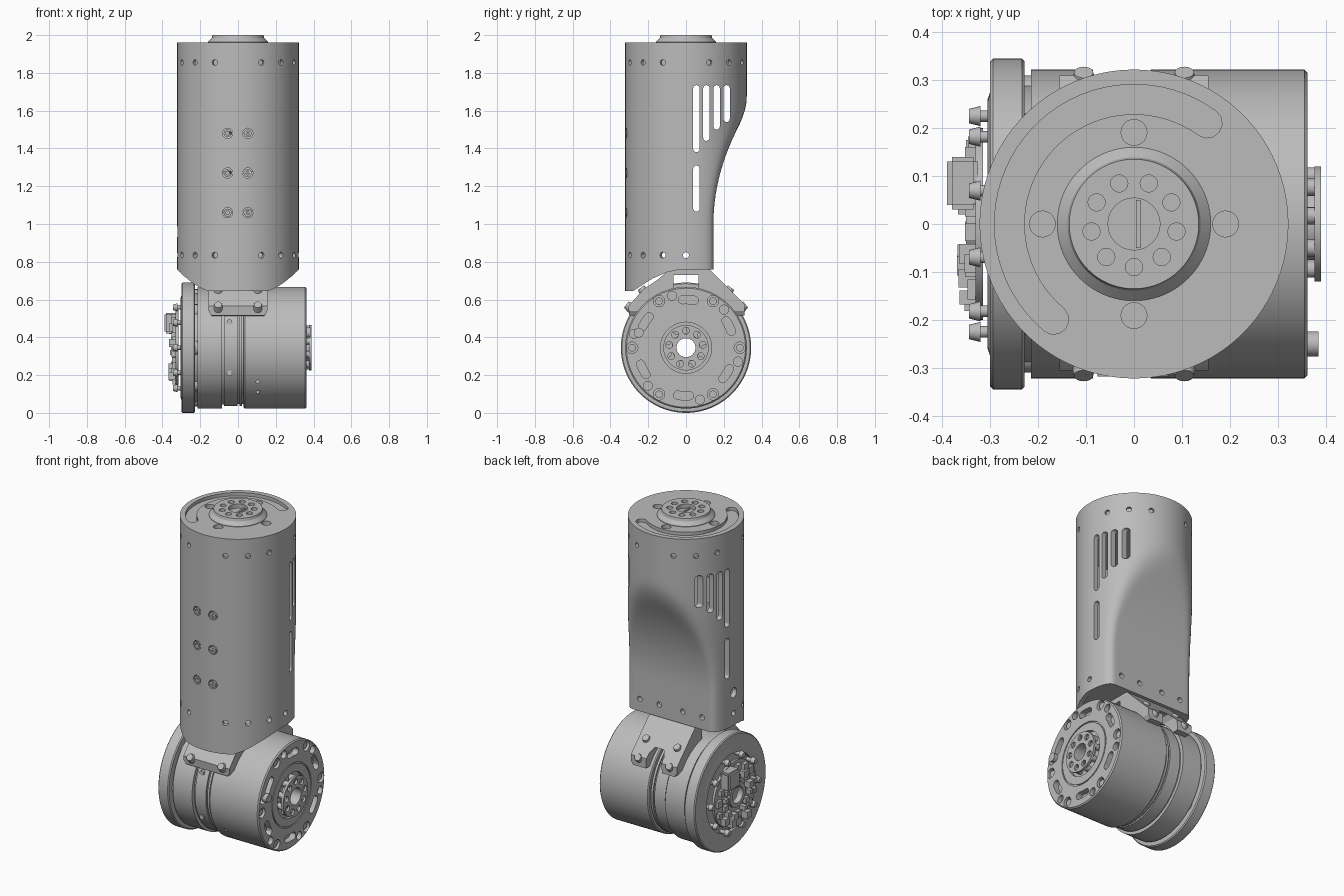
import bpy, bmesh, random
from math import sin, cos, pi, radians, hypot
from mathutils import Matrix, Vector

if "Cube" in bpy.data.objects:
    bpy.data.objects.remove(bpy.data.objects["Cube"])

grey = bpy.data.materials.new("machined_grey")
grey.use_nodes = True
grey.diffuse_color = (0.5, 0.5, 0.5, 1)
grey.node_tree.nodes["Principled BSDF"].inputs["Base Color"].default_value = (0.5, 0.5, 0.5, 1)

R = 0.322      # tube and drive radius
AXIS_Z = 0.345  # height of the drive axis
AXES = {"x": lambda u, v, w: (w, u, v), "y": lambda u, v, w: (u, w, v), "z": lambda u, v, w: (u, v, w)}


def circle(r, n=24, u=0, v=0):
    return [(u + r * cos(2 * pi * i / n), v + r * sin(2 * pi * i / n)) for i in range(n)]


def slot(u, v0, v1, r):
    top = [(u + r * cos(pi * i / 8), v1 - r + r * sin(pi * i / 8)) for i in range(9)]
    return top + [(u - r * cos(pi * i / 8), v0 + r - r * sin(pi * i / 8)) for i in range(9)]


def arc_slot(r, half, a0, a1, v=0):
    a0, a1 = radians(a0), radians(a1)
    n = 6 + int(abs(a1 - a0) * 10)
    steps = [a0 + (a1 - a0) * i / n for i in range(n + 1)]
    pts = [((r + half) * cos(a), (r + half) * sin(a)) for a in steps]
    for end, back in ((a1, 0), (a0, pi)):
        if back:
            pts += [((r - half) * cos(a), (r - half) * sin(a)) for a in reversed(steps)]
        pts += [(r * cos(end) + half * cos(end + back + pi * i / 6),
                 r * sin(end) + half * sin(end + back + pi * i / 6)) for i in range(1, 6)]
    return [(x, y + v) for x, y in pts]


def prism(bm, pts, axis, w0, w1):
    f = AXES[axis]
    a = [bm.verts.new(f(u, v, w0)) for u, v in pts]
    b = [bm.verts.new(f(u, v, w1)) for u, v in pts]
    faces = [bm.faces.new(a), bm.faces.new(b[::-1])]
    for i in range(len(pts)):
        j = (i + 1) % len(pts)
        faces.append(bm.faces.new((a[i], b[i], b[j], a[j])))
    bmesh.ops.recalc_face_normals(bm, faces=faces)


def grid_loop(bm, rings, closed):
    rows = [[bm.verts.new(p) for p in ring] for ring in rings]
    faces = []
    for k in range(len(rows) if closed else len(rows) - 1):
        a, b = rows[k], rows[(k + 1) % len(rows)]
        for i in range(len(a)):
            j = (i + 1) % len(a)
            faces.append(bm.faces.new((a[i], a[j], b[j], b[i])))
    if not closed:
        faces += [bm.faces.new(rows[0]), bm.faces.new(rows[-1])]
    bmesh.ops.recalc_face_normals(bm, faces=faces)


def lathe(bm, profile, axis, v=0, n=96):
    f = AXES[axis]
    grid_loop(bm, [[f(x, y, w) for x, y in circle(r, n, 0, v)] for w, r in profile], True)


def rod(bm, p, direction, r, length, n=16, r2=None):
    m = Matrix.Translation(p) @ Vector(direction).to_track_quat("Z", "Y").to_matrix().to_4x4()
    bmesh.ops.create_cone(bm, cap_ends=True, segments=n, radius1=r, radius2=r2 or r, depth=length, matrix=m)


def finish(name, bm, cutter=None):
    def to_object(b, label):
        me = bpy.data.meshes.new(label)
        b.to_mesh(me)
        b.free()
        ob = bpy.data.objects.new(label, me)
        bpy.context.collection.objects.link(ob)
        return ob
    ob = to_object(bm, name)
    ob.data.materials.append(grey)
    bpy.ops.object.select_all(action="DESELECT")
    bpy.context.view_layer.objects.active = ob
    ob.select_set(True)
    if cutter:
        cut = to_object(cutter, name + "_cutter")
        cut.hide_render = True
        mod = ob.modifiers.new("cut", "BOOLEAN")
        mod.object, mod.solver = cut, "EXACT"
        bpy.ops.object.modifier_apply(modifier="cut")
        bpy.data.objects.remove(cut)
    bpy.ops.object.shade_smooth_by_angle(angle=radians(30))
    return ob


# Tube section: a circle blended into a scooped back
def section(z, inset=0, n=96):
    ring, k = [], 0.05
    d = 0.145 + 0.5 * max(0, z - 1) ** 2 - inset
    for x, y in circle(R - inset, n):
        h = max(k - abs(y - d), 0) / k
        ring.append((x, min(y, d) - h * h * k / 4, z))
    return ring


# Tube shell with vents, screw holes and a shaped lower skirt
levels = [0.6 + 1.36 * i / 34 for i in range(35)]
bm = bmesh.new()
grid_loop(bm, [section(z) for z in levels] + [section(z, 0.028) for z in reversed(levels)], True)
cut = bmesh.new()
prism(cut, [(-0.5, 0.5), (0.5, 0.5), (0.5, 0.76), (-0.03, 0.76), (-0.1, 0.745), (-0.18, 0.71),
            (-0.25, 0.665), (-0.28, 0.645), (-0.5, 0.645)], "x", -0.5, 0.5)
for y, z0, z1 in ((0.055, 1.38, 1.735), (0.108, 1.44, 1.735), (0.162, 1.5, 1.735),
                  (0.215, 1.54, 1.735), (0.055, 1.065, 1.31)):
    prism(cut, slot(y, z0, z1, 0.017), "x", -0.5, 0.5)
for i in range(16):
    d = Vector((cos(i * pi / 8), sin(i * pi / 8), 0))
    if i % 4:
        rod(cut, d * 0.33 + Vector((0, 0, 1.855)), d, 0.015, 0.12)
    if i > 8 and i != 12 or i in (0, 8):
        rod(cut, d * 0.33 + Vector((0, 0, 0.835)), d, 0.016, 0.12)
for x in (-0.21, -0.08, 0.08, 0.21):
    rod(cut, (x, 0.15, 0.835), (0, 1, 0), 0.016, 0.1)
front_holes = [(x, z) for x in (-0.055, 0.052) for z in (1.06, 1.27, 1.48)]
for x, z in front_holes:
    rod(cut, (x, -0.33, z), (0, 1, 0), 0.027, 0.12)
rod(cut, (-0.33, 0.0, 0.96), (1, 0, 0), 0.03, 0.1)
finish("tube_shell", bm, cut)

# Screws sitting in the tube holes
bm = bmesh.new()
for x, z in front_holes:
    lathe(bm, [(-0.318, 0.01), (-0.318, 0.021), (-0.29, 0.021), (-0.29, 0.01)], "y", z, 16)
    bmesh.ops.translate(bm, verts=bm.verts[-64:], vec=(x, 0, 0))
    rod(bm, (x, -0.296, z), (0, 1, 0), 0.011, 0.01)
finish("front_screws", bm)

# Bottom closing plate of the tube
bm = bmesh.new()
grid_loop(bm, [section(z, 0.02) for z in (0.762, 0.8)], False)
finish("tube_floor", bm)

# Top cap with an arc recess and locating holes
bm, cut = bmesh.new(), bmesh.new()
prism(bm, circle(R - 0.015, 96), "z", 1.8, 1.96)
prism(cut, arc_slot(0.26, 0.031, 54, 230), "z", 1.94, 2.0)
for u, v in circle(0.191, 4):
    prism(cut, circle(0.027, 24, u, v), "z", 1.88 if v > 0.1 else 1.93, 2.0)
finish("top_cap", bm, cut)


# Bolt flange shared by both output ends
def bolt_holes(cut, axis, count, v, w0, w1, turn):
    for i in range(count):
        a = turn + 2 * pi * i / count
        prism(cut, circle(0.018, 16, 0.09 * cos(a), v + 0.09 * sin(a)), axis, w0, w1)


# Top output hub
bm, cut = bmesh.new(), bmesh.new()
lathe(bm, [(1.95, 0.054), (1.95, 0.16), (1.963, 0.16), (1.984, 0.139), (2.0, 0.135), (2.0, 0.054)], "z")
bolt_holes(cut, "z", 9, 0, 1.97, 2.05, -pi / 2)
finish("top_hub", bm, cut)
bm = bmesh.new()
prism(bm, circle(0.056, 32), "z", 1.955, 1.975)
prism(bm, [(0.004, -0.05), (0.014, -0.05), (0.014, 0.05), (0.004, 0.05)], "z", 1.97, 1.985)
finish("top_hub_core", bm)

# Drive housing with a ring of holes and slots in its face
bm, cut = bmesh.new(), bmesh.new()
lathe(bm, [(0.03, 0.05), (0.03, R - 0.006), (0.036, R), (0.355, R), (0.362, R - 0.007), (0.362, 0.19),
           (0.356, 0.19), (0.356, 0.183), (0.362, 0.183), (0.362, 0.135), (0.34, 0.135), (0.34, 0.05)],
      "x", AXIS_Z)
for i in range(6):
    a = i * 60
    for turn, r in ((0, 0.03), (45, 0.024)):
        t = radians(a + turn)
        prism(cut, circle(r, 24, 0.285 * cos(t), AXIS_Z + 0.285 * sin(t)), "x", 0.335, 0.4)
    prism(cut, arc_slot(0.255, 0.022, a + 20, a + 34, AXIS_Z), "x", 0.325, 0.4)
for x in (0.105,):
    for z in (0.11, 0.165):
        rod(cut, (x, -0.3, z), (0, 1, 0), 0.009, 0.2)
finish("drive_housing", bm, cut)

bm = bmesh.new()
for i in range(6):
    t = radians(i * 60)
    rod(bm, (0.342, 0.285 * cos(t), AXIS_Z + 0.285 * sin(t)), (1, 0, 0), 0.02, 0.02)
rod(bm, (0.37, -0.25, 0.425), (1, 0, 0), 0.026, 0.03)
finish("housing_screws", bm)

# Side output hub carried on small pillars
bm, cut = bmesh.new(), bmesh.new()
lathe(bm, [(0.376, 0.05), (0.376, 0.12), (0.39, 0.12), (0.39, 0.05)], "x", AXIS_Z)
bolt_holes(cut, "x", 9, AXIS_Z, 0.37, 0.4, pi / 2)
finish("side_hub", bm, cut)
bm = bmesh.new()
lathe(bm, [(0.335, 0.05), (0.335, 0.075), (0.38, 0.075), (0.38, 0.05)], "x", AXIS_Z, 48)
for u, v in circle(0.1, 9, 0, AXIS_Z):
    rod(bm, (0.358, u, v), (1, 0, 0), 0.018, 0.04)
finish("hub_pillars", bm)

# Grooved middle band, rear collar and large end disc
bm = bmesh.new()
lathe(bm, [(-0.09, 0.05), (-0.09, 0.3), (-0.075, 0.3), (-0.075, 0.308), (-0.002, 0.308), (-0.002, 0.298),
           (0.008, 0.298), (0.008, 0.308), (0.022, 0.308), (0.022, 0.298), (0.035, 0.298), (0.035, 0.05)],
      "x", AXIS_Z)
for z in (0.21, 0.48):
    rod(bm, (-0.045, -hypot(0.308 ** 2 - 0.135 ** 2, 0) ** 0.5, z), (0, 1, 0), 0.015, 0.02)
finish("middle_band", bm)
bm = bmesh.new()
lathe(bm, [(-0.235, 0.05), (-0.235, 0.29), (-0.215, 0.29), (-0.215, R), (-0.085, R), (-0.085, 0.05)], "x", AXIS_Z)
for u, v in circle(0.27, 8, 0, AXIS_Z):
    rod(bm, (-0.222, u, v), (1, 0, 0), 0.04, 0.02)
finish("rear_collar", bm)
bm = bmesh.new()
lathe(bm, [(-0.228, 0.05), (-0.228, 0.339), (-0.234, 0.345), (-0.294, 0.345), (-0.3, 0.339), (-0.3, 0.275),
           (-0.305, 0.26), (-0.305, 0.235), (-0.285, 0.235), (-0.285, 0.05)], "x", AXIS_Z)
finish("end_disc", bm)

# Control board with its components and mounting screws
bm = bmesh.new()
lathe(bm, [(-0.315, 0.05), (-0.315, 0.2), (-0.33, 0.2), (-0.33, 0.05)], "x", AXIS_Z, 64)
lathe(bm, [(-0.33, 0.05), (-0.33, 0.075), (-0.35, 0.075), (-0.35, 0.05)], "x", AXIS_Z, 48)
finish("control_board", bm)
bm = bmesh.new()
random.seed(4)
for i in range(30):
    a, r = i * 2 * pi / 15, random.uniform(0.1, 0.125) if i < 15 else random.uniform(0.155, 0.18)
    y, z, s = r * cos(a), AXIS_Z + r * sin(a), random.uniform(0.012, 0.022)
    h = random.uniform(0.015, 0.04)
    prism(bm, [(y - s, z - s), (y + s, z - s), (y + s, z + s), (y - s, z + s)], "x", -0.325, -0.33 - h)
finish("board_components", bm)
bm = bmesh.new()
prism(bm, [(0.03, 0.42), (0.14, 0.42), (0.14, 0.53), (0.03, 0.53)], "x", -0.325, -0.39)
bmesh.ops.bevel(bm, geom=bm.edges[:], offset=0.01, segments=2, affect="EDGES")
finish("board_connector", bm)
bm = bmesh.new()
for u, v in circle(0.225, 10, 0, AXIS_Z):
    rod(bm, (-0.305, u, v), (1, 0, 0), 0.012, 0.05)
    rod(bm, (-0.332, u, v), (-1, 0, 0), 0.021, 0.024, r2=0.015)
finish("board_screws", bm)

# Saddle bracket joining the tube to the drive
bm, cut = bmesh.new(), bmesh.new()
under = [(0.318 * sin(radians(a)), AXIS_Z + 0.318 * cos(radians(a))) for a in range(58, -59, -4)]
prism(bm, [(-0.3, 0.515), (-0.305, 0.565), (-0.225, 0.655), (-0.15, 0.705), (-0.08, 0.765), (0.12, 0.765),
           (0.31, 0.575), (0.31, 0.515)] + under, "x", -0.155, 0.155)
prism(cut, [(-0.065, 0.6), (0.065, 0.6), (0.065, 0.73), (-0.065, 0.73)], "x", -0.5, 0.5)
prism(cut, [(-0.06, 0.4), (0.06, 0.4), (0.05, 0.6), (0.03, 0.63), (-0.03, 0.63), (-0.05, 0.6)], "y", 0.15, 0.5)
for s in (-1, 1):
    prism(cut, [(s * 0.13, 0.5), (s * 0.2, 0.5), (s * 0.2, 0.55), (s * 0.156, 0.54)], "y", -0.5, 0.5)
finish("saddle_bracket", bm, cut)
bm = bmesh.new()
for x in (-0.105, 0.105):
    for s in (-1, 1):
        for y, z in ((0.225, 0.645), (0.298, 0.56)):
            d = Vector((0, s * y, z - AXIS_Z)).normalized()
            p = Vector((x, s * y, z))
            rod(bm, p + d * 0.005, d, 0.028, 0.035, r2=0.02)
finish("bracket_screws", bm)
